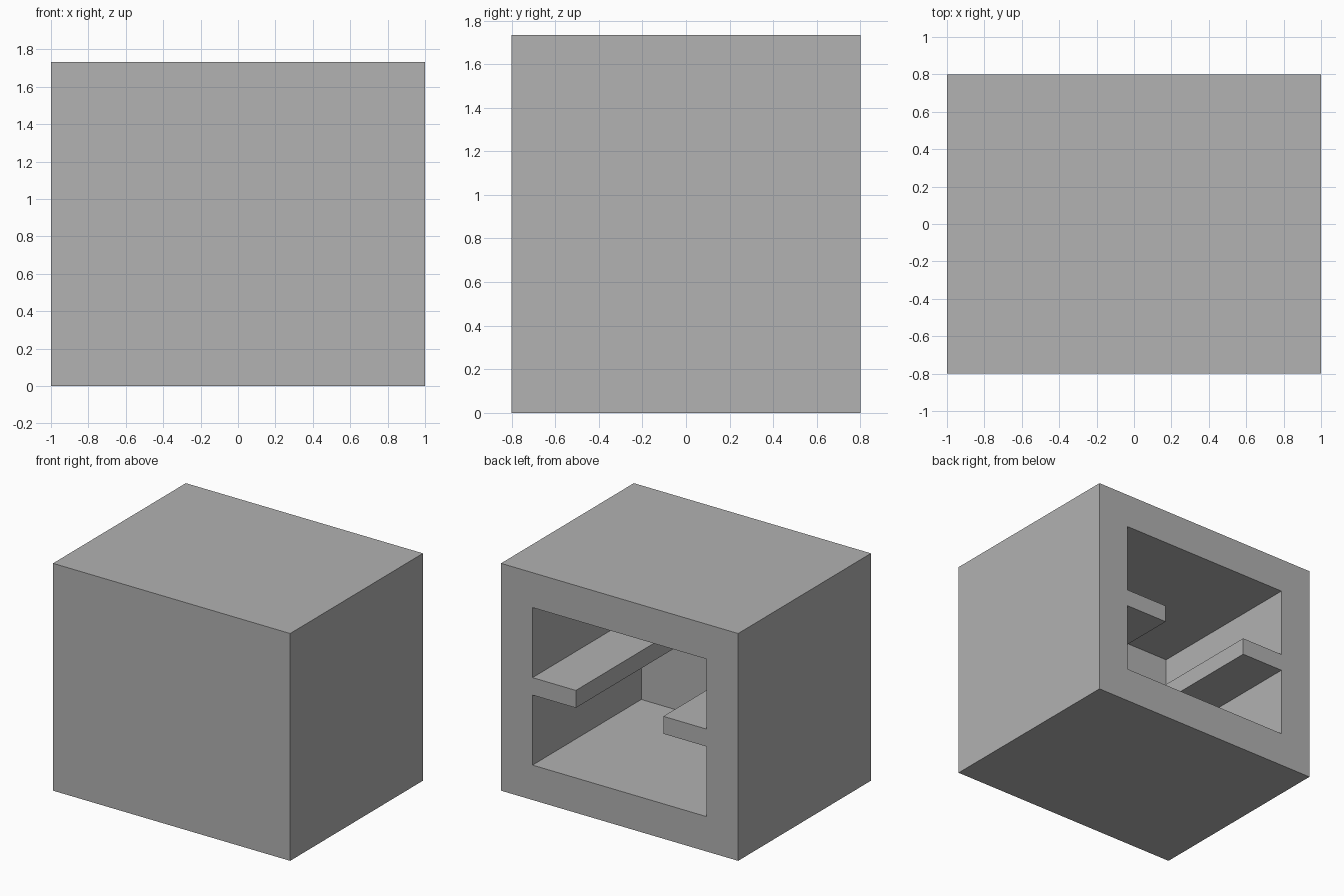
import bpy
import bmesh

cube = bpy.data.objects.get("Cube")
if cube:
    bpy.data.objects.remove(cube, do_unlink=True)

WIDTH, DEPTH, HEIGHT = 2.0, 1.6, 1.733
WALL, FRONT_WALL = 0.266, 0.29
SHELF_WIDTH, SHELF_BOTTOM, SHELF_TOP = 0.365, 0.8, 0.933

grey = bpy.data.materials.new("plain_grey")
grey.use_nodes = True
colour = (0.445, 0.445, 0.445, 1)
grey.diffuse_color = colour
grey.node_tree.nodes["Principled BSDF"].inputs["Base Color"].default_value = colour


def extrude_profile(name, profile, y_start, y_end):
    """Extrude an x-z outline along y into a closed solid."""
    bm = bmesh.new()
    face = bm.faces.new([bm.verts.new((x, y_start, z)) for x, z in profile])
    result = bmesh.ops.extrude_face_region(bm, geom=[face])
    moved = [v for v in result["geom"] if isinstance(v, bmesh.types.BMVert)]
    bmesh.ops.translate(bm, verts=moved, vec=(0, y_end - y_start, 0))
    bmesh.ops.recalc_face_normals(bm, faces=bm.faces)
    mesh = bpy.data.meshes.new(name)
    bm.to_mesh(mesh)
    bm.free()
    mesh.materials.append(grey)
    obj = bpy.data.objects.new(name, mesh)
    bpy.context.collection.objects.link(obj)
    return obj


# Solid outer block
half = WIDTH / 2
cabinet = extrude_profile(
    "cabinet", [(-half, 0), (half, 0), (half, HEIGHT), (-half, HEIGHT)],
    -DEPTH / 2, DEPTH / 2)

# Cavity outline, narrowed by a shelf on each side wall
inner = half - WALL
lip = inner - SHELF_WIDTH
right_half = [(inner, WALL), (inner, SHELF_BOTTOM), (lip, SHELF_BOTTOM),
              (lip, SHELF_TOP), (inner, SHELF_TOP), (inner, HEIGHT - WALL)]
outline = right_half + [(-x, z) for x, z in reversed(right_half)]
cutter = extrude_profile("cavity_cutter", outline,
                         -DEPTH / 2 + FRONT_WALL, DEPTH / 2 + 0.2)
cutter.hide_render = True

# Hollow the block from the back
cut = cabinet.modifiers.new("cavity", "BOOLEAN")
cut.operation = "DIFFERENCE"
cut.solver = "EXACT"
cut.object = cutter
bpy.context.view_layer.objects.active = cabinet
cabinet.select_set(True)
bpy.ops.object.modifier_apply(modifier=cut.name)
bpy.data.objects.remove(cutter, do_unlink=True)
